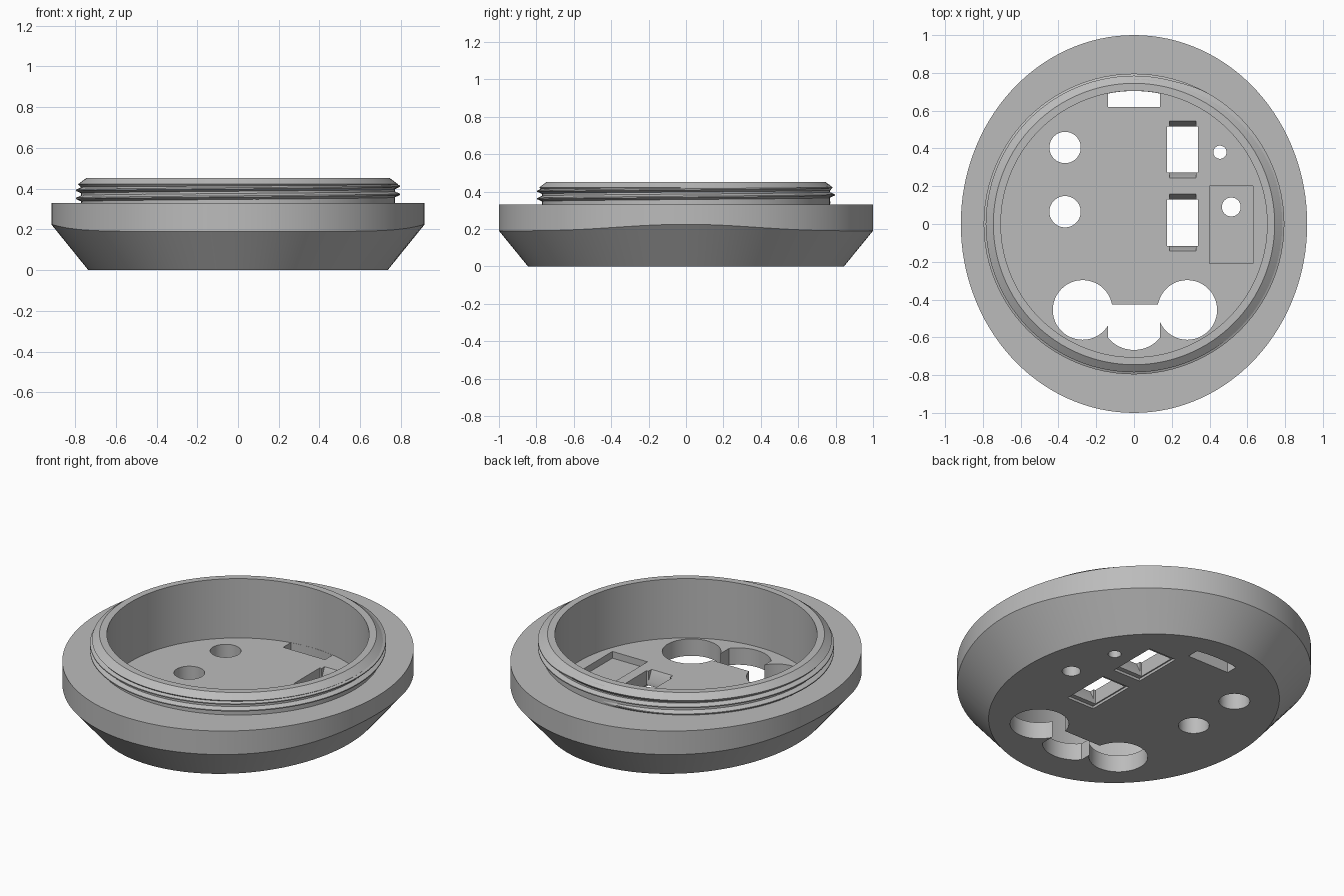
import bpy, bmesh
from math import sin, cos, pi, asin, tau

if "Cube" in bpy.data.objects:
    bpy.data.objects.remove(bpy.data.objects["Cube"])

SIDES = 128
grey = bpy.data.materials.new("plain grey")
grey.use_nodes = True
grey.diffuse_color = (0.5, 0.5, 0.5, 1)
grey.node_tree.nodes["Principled BSDF"].inputs["Base Color"].default_value = (0.5, 0.5, 0.5, 1)


def skin(name, rings, closed=True):
    """Bridge equal loops of points into a solid, capping both ends."""
    bm = bmesh.new()
    loops = [[bm.verts.new(p) for p in ring] for ring in rings]
    n = len(loops[0])
    for a, b in zip(loops, loops[1:]):
        for i in range(n):
            j = (i + 1) % n
            bm.faces.new((a[i], a[j], b[j], b[i]))
    bm.faces.new(loops[0])
    bm.faces.new(loops[-1])
    bmesh.ops.recalc_face_normals(bm, faces=bm.faces)
    mesh = bpy.data.meshes.new(name)
    bm.to_mesh(mesh)
    bm.free()
    mesh.materials.append(grey)
    obj = bpy.data.objects.new(name, mesh)
    bpy.context.collection.objects.link(obj)
    return obj


def oval(rx, ry, z, lift=0):
    """Elliptical loop whose sides may rise towards the x ends."""
    angles = [tau * i / SIDES for i in range(SIDES)]
    return [(rx * cos(a), ry * sin(a), z + lift * cos(a) ** 8) for a in angles]


def smooth(obj, degrees=30):
    bpy.ops.object.select_all(action="DESELECT")
    obj.select_set(True)
    bpy.context.view_layer.objects.active = obj
    bpy.ops.object.shade_smooth_by_angle(angle=degrees * pi / 180)


# Chamfered oval body with a round collar and a hollow cup
body = skin("body", [
    oval(0.735, 0.845, 0),
    oval(0.917, 1, 0.19, 0.035),
    oval(0.917, 1, 0.33),
    oval(0.77, 0.77, 0.33),
    oval(0.77, 0.77, 0.405),
    oval(0.785, 0.785, 0.422),
    oval(0.745, 0.745, 0.452),
    oval(0.705, 0.705, 0.452),
    oval(0.705, 0.705, 0.1),
])


def cut(rings):
    cutter = skin("cutter", rings)
    cutter.hide_render = True
    mod = body.modifiers.new("cut", "BOOLEAN")
    mod.operation = "DIFFERENCE"
    mod.solver = "EXACT"
    mod.object = cutter
    bpy.context.view_layer.objects.active = body
    bpy.ops.object.modifier_apply(modifier=mod.name)
    bpy.data.objects.remove(cutter)


def prism(outline, low=-0.05, high=0.15):
    cut([[(x, y, z) for x, y in outline] for z in (low, high)])


def rect(x, y, w, d):
    return [(x - w / 2, y - d / 2), (x + w / 2, y - d / 2),
            (x + w / 2, y + d / 2), (x - w / 2, y + d / 2)]


def arc(cy, r, half, steps=12):
    """Points from +half to -half along the top of a circle on x = 0."""
    span = asin(half / r)
    angles = [span * (1 - 2 * i / steps) for i in range(steps + 1)]
    return [(r * sin(a), cy + r * cos(a)) for a in angles]


# Recessed pad in the floor
prism(rect(0.515, -0.005, 0.23, 0.41), low=0.06)

# Round holes, including the two large side ports
for x, y, r in [(-0.365, 0.405, 0.083), (-0.365, 0.065, 0.083), (0.455, 0.38, 0.035),
                (0.515, 0.09, 0.05), (-0.272, -0.455, 0.158), (0.282, -0.455, 0.158)]:
    prism([(x + r * cos(tau * i / 48), y + r * sin(tau * i / 48)) for i in range(48)])

# Middle port with a rounded lower edge, and the slot at the back wall
prism([(-0.138, -0.425), (0.138, -0.425)] + [(x, -y) for x, y in arc(0.487, 0.18, 0.138)])
prism([(-0.137, 0.62), (0.137, 0.62)] + arc(0, 0.704, 0.137))

# Switch openings: shallow seat below, window, sloped ends above
for y in (0.395, 0.007):
    prism(rect(0.257, y, 0.18, 0.30), high=0.015)
    prism(rect(0.257, y, 0.165, 0.245))
    cut([[(px, py, z) for px, py in rect(0.257, y, 0.14, depth)]
         for z, depth in ((0.03, 0.235), (0.101, 0.302))])
smooth(body)

# Helical thread ridge around the collar
TURNS, STEPS, PITCH = 2, 96, 0.04
coils = []
for i in range(TURNS * STEPS + 1):
    a = tau * i / STEPS + pi / 2
    z = 0.342 + PITCH * i / STEPS
    fade = min(1, i / 8 + 0.05, (TURNS * STEPS - i) / 8 + 0.05)
    coils.append([(r * cos(a), r * sin(a), z + h) for r, h in
                  ((0.765, -0.017), (0.77 + 0.026 * fade, -0.003),
                   (0.77 + 0.026 * fade, 0.003), (0.765, 0.017))])
smooth(skin("thread", coils))
